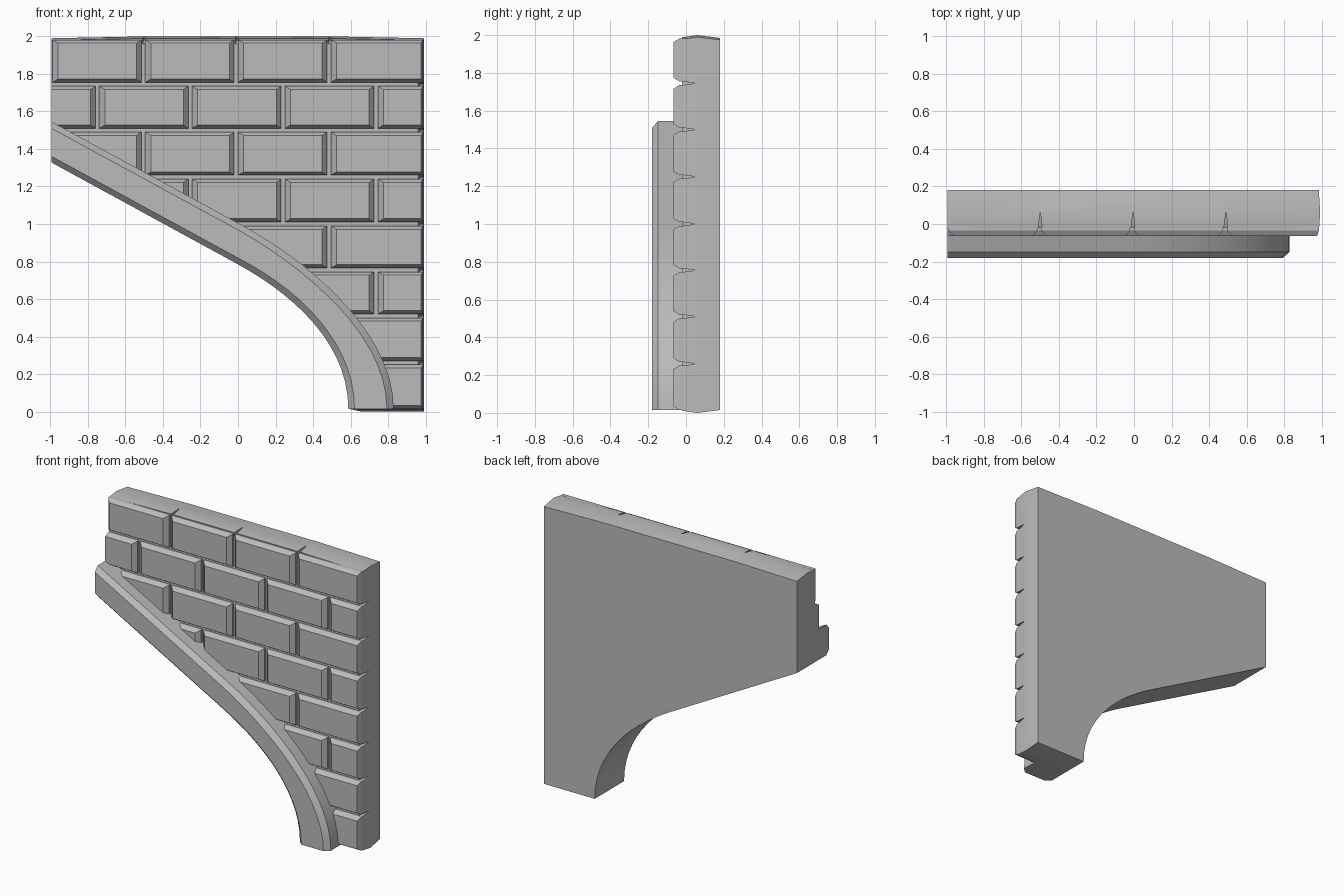
import bpy, bmesh, math

if "Cube" in bpy.data.objects:
    bpy.data.objects.remove(bpy.data.objects["Cube"], do_unlink=True)

stone = bpy.data.materials.new("grey stone")
stone.use_nodes = True
GREY = (0.5, 0.5, 0.5, 1)
stone.diffuse_color = GREY
stone.node_tree.nodes["Principled BSDF"].inputs["Base Color"].default_value = GREY

END = 0.993          # half width
FACE = -0.065        # front of the bricks
BED = -0.02          # floor of the joints
BACK = 0.18


def loft(bm, layers):
    """Closed solid through matching (x, z) loops, each at its own y."""
    rings = [[bm.verts.new((x, y, z)) for x, z in loop] for y, loop in layers]
    for a, b in zip(rings, rings[1:]):
        for i in range(len(a)):
            j = (i + 1) % len(a)
            bm.faces.new((a[i], a[j], b[j], b[i]))
    bm.faces.new(rings[0])
    bm.faces.new(rings[-1])


def make(name, solids):
    bm = bmesh.new()
    for layers in solids:
        loft(bm, layers)
    bmesh.ops.recalc_face_normals(bm, faces=bm.faces)
    mesh = bpy.data.meshes.new(name)
    bm.to_mesh(mesh)
    bm.free()
    mesh.materials.append(stone)
    ob = bpy.data.objects.new(name, mesh)
    bpy.context.collection.objects.link(ob)
    return ob


def activate(ob):
    bpy.ops.object.select_all(action='DESELECT')
    ob.select_set(True)
    bpy.context.view_layer.objects.active = ob


def cut(ob, cutter, operation):
    activate(ob)
    mod = ob.modifiers.new("cut", 'BOOLEAN')
    mod.operation, mod.object, mod.solver = operation, cutter, 'EXACT'
    bpy.ops.object.modifier_apply(modifier=mod.name)
    bpy.data.objects.remove(cutter, do_unlink=True)


def smooth(ob, degrees):
    activate(ob)
    bpy.ops.object.shade_smooth_by_angle(angle=math.radians(degrees))


def rect(x0, x1, z0, z1):
    return [(x0, z0), (x1, z0), (x1, z1), (x0, z1)]


def arch_edge(start, p0, p1, p2, p3, steps=14):
    """A straight run followed by a curve that drops to the ground."""
    pts = [start]
    for i in range(steps + 1):
        t = i / steps
        s = 1 - t
        w = (s**3, 3 * s * s * t, 3 * s * t * t, t**3)
        pts.append(tuple(sum(k * p[a] for k, p in zip(w, (p0, p1, p2, p3)))
                         for a in (0, 1)))
    return pts


def between(a, b, distance):
    """Move each point of a toward b."""
    out = []
    for p, q in zip(a, b):
        f = distance / math.dist(p, q)
        out.append((p[0] + (q[0] - p[0]) * f, p[1] + (q[1] - p[1]) * f))
    return out


upper = arch_edge((-END, 1.545), (0.01, 1.0), (0.42, 0.78), (0.83, 0.4), (0.83, 0.015))
lower = arch_edge((-END, 1.327), (0, 0.785), (0.3, 0.62), (0.588, 0.36), (0.588, 0.015))

# Arch rib with chamfered front edges
full = upper + lower[::-1]
slim = between(upper, lower, 0.036) + between(lower, upper, 0.033)[::-1]
arch = make("arch_rib", [[(-0.18, slim), (-0.148, full), (BED, full)]])
smooth(arch, 25)


# Wall body, slightly bulged on its top, outer end and foot
def wall_outline(bulge):
    top, side, foot = 1.985 + bulge, 0.985 + bulge / 2, 0.015 - bulge
    curve = lower[:-1] + [(0.588, 0.015)]
    return curve + [(0.66, foot), (side, foot), (side, top - 0.01),
                    (0.5, top), (-0.5, top), (-END, top - 0.01)]


wall = make("wall_body", [[(BED, wall_outline(0.004)), (0.06, wall_outline(0.015)),
                           (BACK, wall_outline(0))]])

# Tapering notches where the joints run out at the end and the top
beds = [0.015, 0.26, 0.51, 0.755, 1.0, 1.25, 1.5, 1.745, 1.982]
notches = []
for z in beds[1:-1]:
    notches.append([(-0.05, rect(0.95, 1.05, z - 0.014, z + 0.014)),
                    (0.045, rect(0.98, 1.05, z - 0.001, z + 0.001))])
for x in (-0.5, -0.005, 0.49):
    notches.append([(-0.05, rect(x - 0.014, x + 0.014, 1.95, 2.05)),
                    (0.06, rect(x - 0.001, x + 0.001, 1.985, 2.05))])
cut(wall, make("notch_cutter", notches), 'DIFFERENCE')
smooth(wall, 25)

# Bricks in running bond
GAP = 0.01
bricks = []
for row, (z0, z1) in enumerate(zip(beds, beds[1:])):
    first, last = row == 0, row == len(beds) - 2
    x = -1.0 if row % 2 else -1.245
    while x < 0.9:
        right_end = x + 0.495 > 0.9
        x0, x1 = x + GAP, 0.986 if right_end else x + 0.495 - GAP
        b0 = z0 if first else z0 + GAP
        b1 = z1 if last else z1 - GAP
        base = rect(x0, x1, b0, b1)
        front = rect(x0 + 0.03, x1 - (0.01 if right_end else 0.026),
                     b0 + 0.018, b1 - 0.018)
        bricks.append([(FACE, front), (-0.035, base), (BED + 0.01, base)])
        x += 0.495
brickwork = make("bricks", bricks)

# Trim the bricks along the middle of the arch rib and at the inner end
middle = [((a[0] + b[0]) / 2, (a[1] + b[1]) / 2) for a, b in zip(upper, lower)]
trim = middle + [(0.71, -0.2), (1.2, -0.2), (1.2, 2.2), (-END, 2.2)]
cut(brickwork, make("trim_cutter", [[(-0.3, trim), (0.3, trim)]]), 'INTERSECT')
